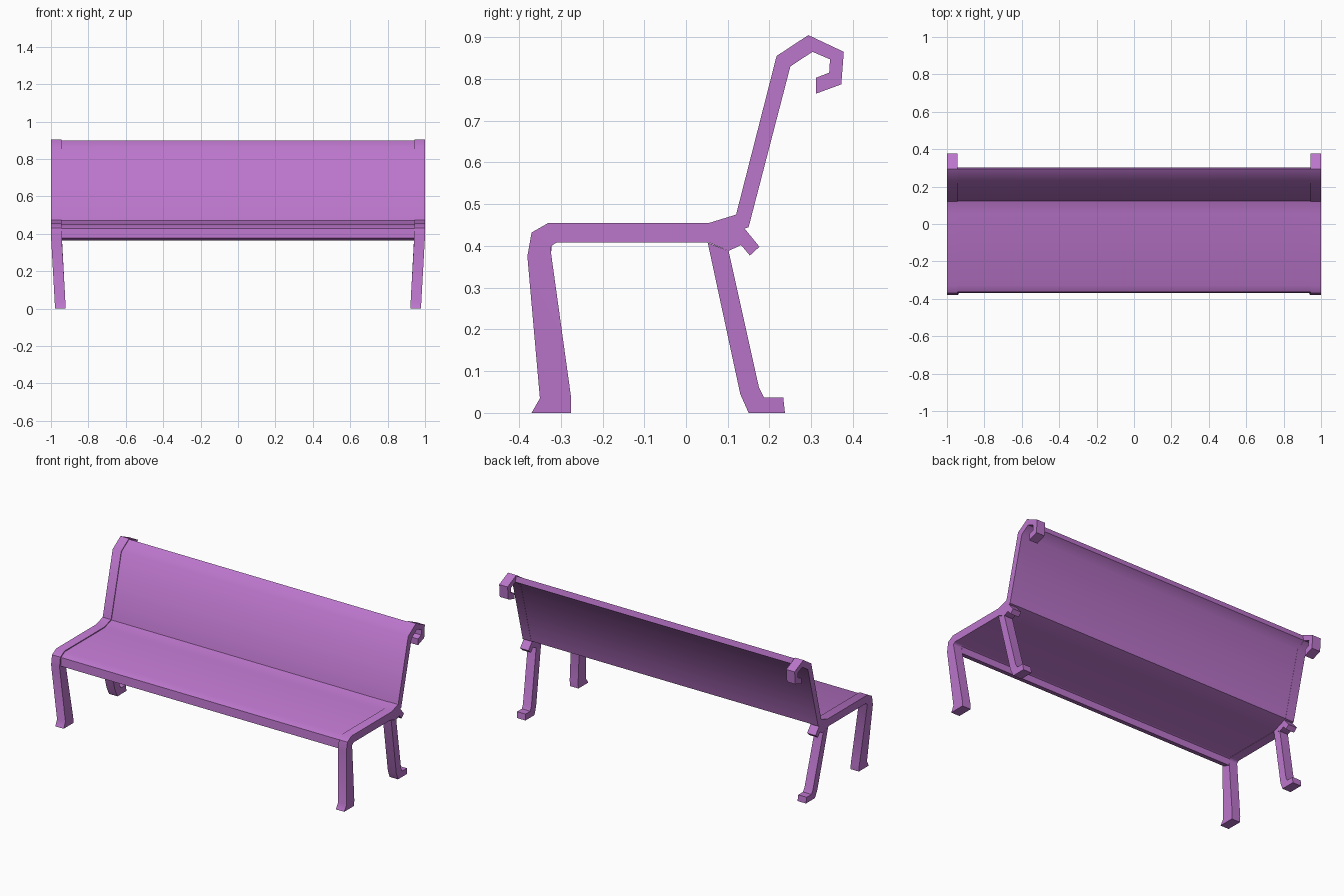
import bpy
import bmesh
from mathutils import Vector

cube = bpy.data.objects.get("Cube")
if cube:
    bpy.data.objects.remove(cube, do_unlink=True)

purple = bpy.data.materials.new("purple_paint")
purple.use_nodes = True
COLOUR = (0.5, 0.18, 0.6, 1)
purple.diffuse_color = COLOUR
purple.node_tree.nodes["Principled BSDF"].inputs["Base Color"].default_value = COLOUR

HALF, BAR, LEAN, KNEE = 1.0, 0.057, 0.022, 0.39


def strip(name, pairs, x0, x1, lean=0.0):
    """Band given by (outer, inner) y-z pairs, extruded from x0 to x1."""
    bm = bmesh.new()
    rings = []
    for outer, inner in pairs:
        ring = []
        for x, (y, z) in ((x0, outer), (x1, outer), (x1, inner), (x0, inner)):
            shift = lean * max(0, KNEE - z) / KNEE
            ring.append(bm.verts.new((x + shift, y, z)))
        rings.append(ring)
    for a, b in zip(rings, rings[1:]):
        for i in range(4):
            j = (i + 1) % 4
            bm.faces.new((a[i], a[j], b[j], b[i]))
    bm.faces.new(rings[0])
    bm.faces.new(rings[-1])
    bmesh.ops.recalc_face_normals(bm, faces=bm.faces)
    mesh = bpy.data.meshes.new(name)
    bm.to_mesh(mesh)
    bm.free()
    mesh.materials.append(purple)
    obj = bpy.data.objects.new(name, mesh)
    bpy.context.collection.objects.link(obj)
    bpy.ops.object.select_all(action="DESELECT")
    obj.select_set(True)
    bpy.context.view_layer.objects.active = obj
    bpy.ops.object.shade_smooth_by_angle(angle=0.87)
    return obj


# Front leg, seat rail, back post and scroll in one band
front_leg = [((-.37, 0), (-.275, 0)), ((-.35, .035), (-.275, .035)),
             ((-.38, .375), (-.325, .395))]
seat_back = [((-.37, .432), (-.32, .402)), ((-.33, .455), (-.31, .408)),
             ((.055, .455), (.055, .408)), ((.12, .475), (.15, .445)),
             ((.217, .855), (.25, .83)), ((.293, .905), (.303, .865))]
scroll = [((.378, .865), (.345, .847)), ((.372, .787), (.343, .815)),
          ((.312, .765), (.312, .803))]

# Rear leg with foot, and the short brace behind it
rear_leg = [((.052, .408), (.102, .388)), ((.13, .045), (.175, .06)),
            ((.15, 0), (.187, .037)), ((.237, 0), (.233, .037))]
brace = [((.055, .408), (.102, .388)), ((.14, .442), (.132, .402)),
         ((.176, .398), (.153, .377))]

for side, s in (("left", 1), ("right", -1)):
    for part, pairs in (("end_frame", front_leg + seat_back + scroll),
                        ("rear_leg", rear_leg), ("rear_brace", brace)):
        strip(f"{part}_{side}", pairs, s * HALF, s * (HALF - BAR), -s * LEAN)

# Seat and back panel, set slightly inside the frame band
panel = [((-.368, .377), (-.325, .364))]
for outer, inner in seat_back:
    o, i = Vector(outer), Vector(inner)
    panel.append((o.lerp(i, .12), o.lerp(i, .97)))
strip("seat_and_back_panel", panel, BAR - HALF, HALF - BAR)
